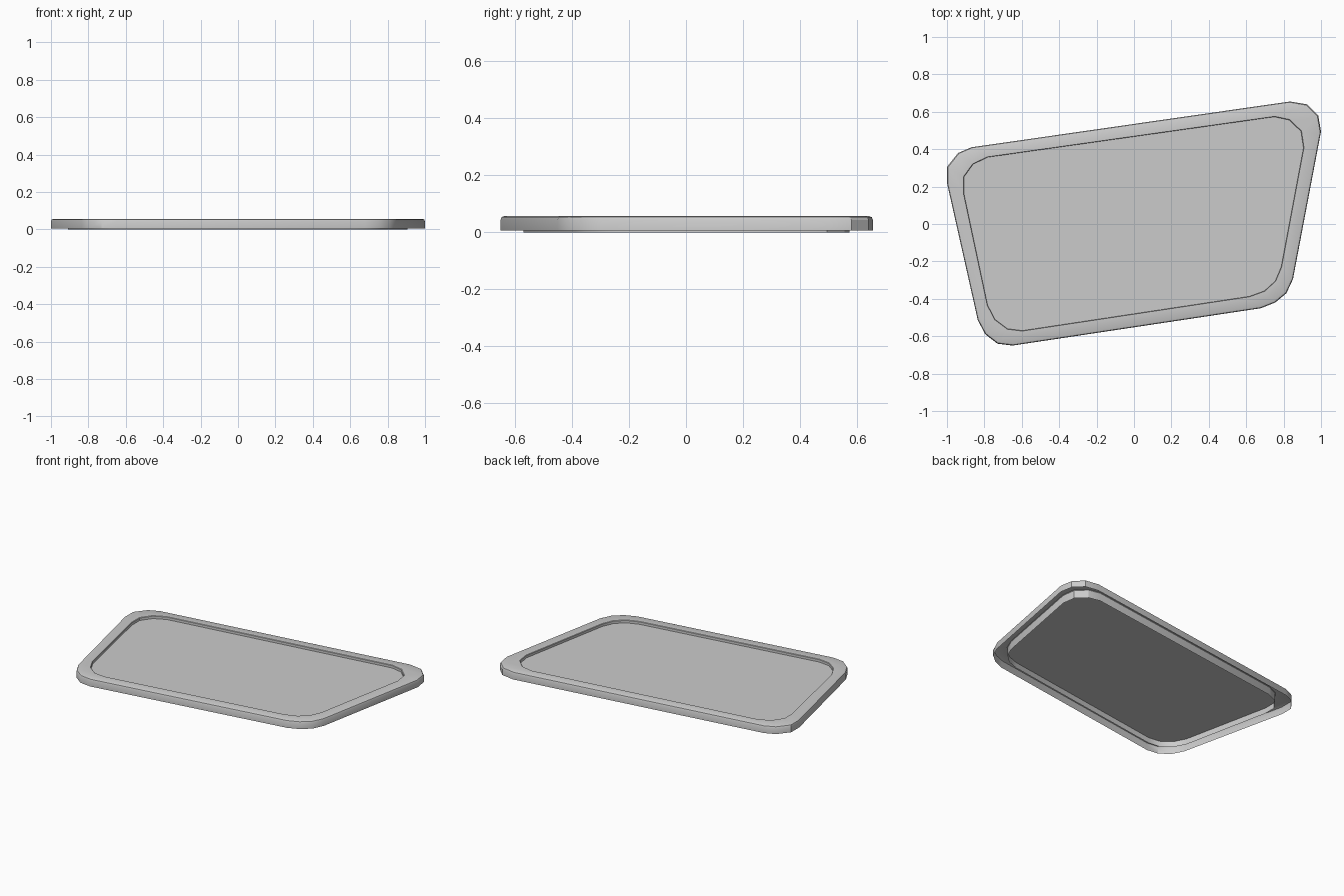
import bpy, bmesh

if "Cube" in bpy.data.objects:
    bpy.data.objects.remove(bpy.data.objects["Cube"])

# Outer and inner outlines: four rounded corners, four points each
OUTER = [(-1, .22), (-1, .305), (-.94, .38), (-.87, .41),
         (.835, .655), (.925, .64), (.985, .58), (1, .495),
         (.85, -.295), (.815, -.37), (.755, -.42), (.68, -.45),
         (-.65, -.65), (-.73, -.64), (-.795, -.59), (-.835, -.515)]
INNER = [(-.91, .166), (-.91, .25), (-.86, .32), (-.782, .357),
         (.75, .573), (.83, .556), (.893, .495), (.906, .406),
         (.787, -.23), (.755, -.305), (.697, -.358), (.617, -.387),
         (-.596, -.57), (-.676, -.56), (-.743, -.51), (-.783, -.433)]


def blend(t):
    """Outline between the outer (0) and inner (1) one."""
    return [(a + (c - a) * t, b + (d - b) * t)
            for (a, b), (c, d) in zip(OUTER, INNER)]


def make(name, levels, cap=False):
    """Bridge a stack of outlines (blend, z); optionally fill the last."""
    bm = bmesh.new()
    rings = [[bm.verts.new((x, y, z)) for x, y in blend(t)] for t, z in levels]
    n = len(OUTER)
    for lo, hi in zip(rings, rings[1:]):
        for i in range(n):
            j = (i + 1) % n
            bm.faces.new((lo[j], lo[i], hi[i], hi[j]))
    if cap:
        bm.faces.new(rings[-1][::-1])
    mesh = bpy.data.meshes.new(name)
    bm.to_mesh(mesh)
    bm.free()
    obj = bpy.data.objects.new(name, mesh)
    bpy.context.collection.objects.link(obj)
    bpy.context.view_layer.objects.active = obj
    obj.select_set(True)
    bpy.ops.object.shade_smooth_by_angle()
    obj.select_set(False)
    return obj


# Hollow rim: outer wall, rounded shoulder, flat top, inner skirt
make("rim", [(0, .006), (0, .043), (.05, .053), (.18, .057), (.97, .057),
             (1, .054), (1, 0)])
# Recessed panel inside the rim
make("panel", [(1, .038)], cap=True)
